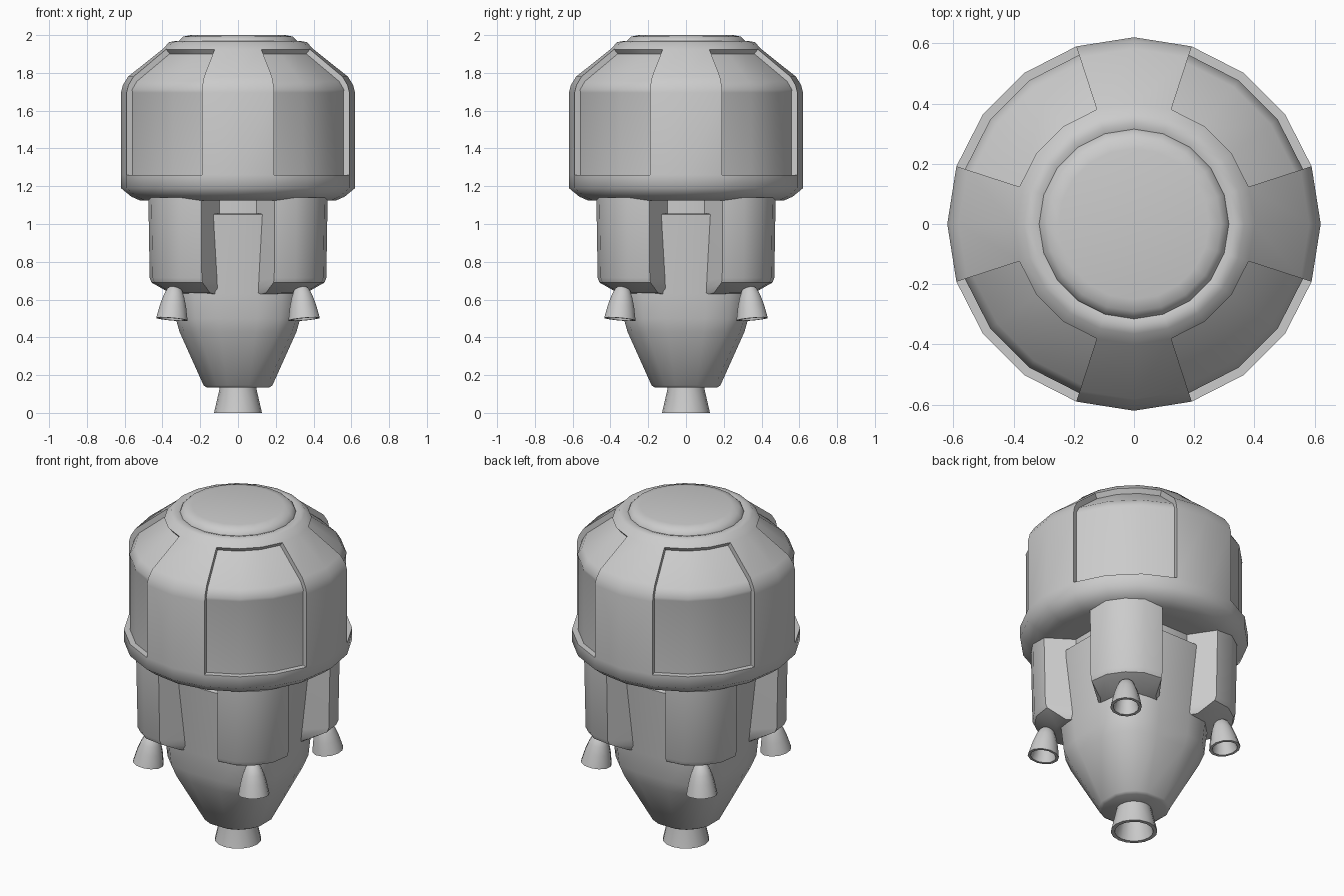
import bpy, bmesh
from math import sin, cos, pi, radians
from mathutils import Matrix, Vector

if "Cube" in bpy.data.objects:
    bpy.data.objects.remove(bpy.data.objects["Cube"])


def finish(bm, name, angle=35):
    bmesh.ops.recalc_face_normals(bm, faces=bm.faces)
    me = bpy.data.meshes.new(name)
    bm.to_mesh(me)
    bm.free()
    ob = bpy.data.objects.new(name, me)
    bpy.context.collection.objects.link(ob)
    bpy.ops.object.select_all(action='DESELECT')
    ob.select_set(True)
    bpy.context.view_layer.objects.active = ob
    bpy.ops.object.shade_smooth_by_angle(angle=radians(angle))
    return ob


def loft(bm, loops, close=False):
    """Skin a list of equal-length point loops and cap both ends."""
    rings = [[bm.verts.new(p) for p in loop] for loop in loops]
    n = len(rings[0])
    pairs = list(zip(rings, rings[1:])) + ([(rings[-1], rings[0])] if close else [])
    for a, b in pairs:
        for i in range(n):
            j = (i + 1) % n
            bm.faces.new((a[i], a[j], b[j], b[i]))
    if not close:
        bm.faces.new(rings[0])
        bm.faces.new(rings[-1])


def circle(r, z, sides):
    return [(r * cos(2 * pi * i / sides), r * sin(2 * pi * i / sides), z) for i in range(sides)]


# Upper hull: 20-sided drum with conical shoulder and domed cap
TOP, BOT = 1.925, 1.26
hull = bmesh.new()
profile = [(0.44, 1.125), (0.52, 1.125), (0.565, 1.145), (0.62, 1.19), (0.62, BOT),
           (0.62, 1.695), (0.61, 1.735), (0.582, 1.78), (0.40, TOP), (0.365, 1.962),
           (0.335, 1.968), (0.315, 1.962), (0.311, 1.972), (0.29, 1.992), (0.25, 2.0)]
loft(hull, [circle(r, z, 20) for r, z in profile])

# Four recessed panels on the diagonals, each three facets wide
panels = []
for f in hull.faces:
    c = f.calc_center_median()
    a = abs(c.x), abs(c.y)
    if len(f.verts) == 4 and BOT < c.z < TOP and min(a) / max(a) > 0.3:
        panels.append(f)
new = bmesh.ops.extrude_face_region(hull, geom=panels)
bmesh.ops.delete(hull, geom=[f for f in panels if f.is_valid], context='FACES_ONLY')
for v in [g for g in new['geom'] if isinstance(g, bmesh.types.BMVert)]:
    r = Vector((v.co.x, v.co.y)).length
    slope = r < 0.615
    k = (r - (0.02 if slope else 0.033)) / r
    v.co = (v.co.x * k, v.co.y * k, v.co.z - (0.024 if slope else 0))
for e in [e for e in hull.edges if not e.link_faces]:
    hull.edges.remove(e)
finish(hull, "upper_hull", 56)

# Tapered lower body: flats face the axes, fuller on the diagonals, ledge near the top
body = bmesh.new()
loops = []
for r, z, full in [(0.165, 0.135, 1.05), (0.182, 0.145, 1.05), (0.31, 0.43, 1.14), (0.33, 0.5, 1.16),
                   (0.342, 0.63, 1.16), (0.38, 1.05, 1.1), (0.365, 1.055, 1.1),
                   (0.33, 1.055, 1.1), (0.33, 1.14, 1.1)]:
    loop = []
    for q in range(4):
        for d, k in ((-17, 1 / cos(radians(17))), (17, 1 / cos(radians(17))), (36, full), (54, full)):
            if d < 0 or d > 0:
                a = radians(d + 90 * q)
                loop.append((r * k * cos(a), r * k * sin(a), z))
    loops.append(loop)
loft(body, loops)
finish(body, "lower_body")

# Four engine blocks on the diagonals, bulging outwards
arc = [(r * cos(radians(d)), r * sin(radians(d)))
       for r, d in ((0.513, 22.3), (0.553, 34), (0.562, 45), (0.553, 56), (0.513, 67.7))]
inner = [(0.085, 0.31), (0.31, 0.085)]
for q in range(4):
    bm = bmesh.new()
    loops = []
    for s, zo, zi in ((0.76, 0.635, 0.62), (0.965, 0.69, 0.65), (0.985, 0.715, 0.7), (1.0, 1.14, 1.14)):
        loops.append([(x * s, y * s, zo) for x, y in arc] + [(x, y, zi) for x, y in inner])
    loft(bm, loops)
    bm.transform(Matrix.Rotation(q * pi / 2, 4, 'Z'))
    finish(bm, "engine_block_%d" % (q + 1))


# Hollow bell nozzles
def nozzle(name, outer, wall, sides, matrix=Matrix()):
    bm = bmesh.new()
    prof = outer + [(max(r - wall, 0.008), z - (0.01 if z > 0.05 else 0)) for r, z in reversed(outer)]
    loft(bm, [circle(r, z, sides) for r, z in prof], close=True)
    bm.transform(matrix)
    finish(bm, name)


nozzle("main_nozzle", [(0.092, 0.18), (0.097, 0.13), (0.127, 0.0)], 0.022, 16)
bell = [(0.022, 0.175), (0.04, 0.16), (0.058, 0.118), (0.072, 0.07), (0.086, 0.0)]
for q in range(4):
    m = (Matrix.Rotation(q * pi / 2 + pi / 4, 4, 'Z') @ Matrix.Translation((0.495, 0, 0.496))
         @ Matrix.Rotation(radians(-7), 4, 'Y'))
    nozzle("side_nozzle_%d" % (q + 1), bell, 0.016, 12, m)
